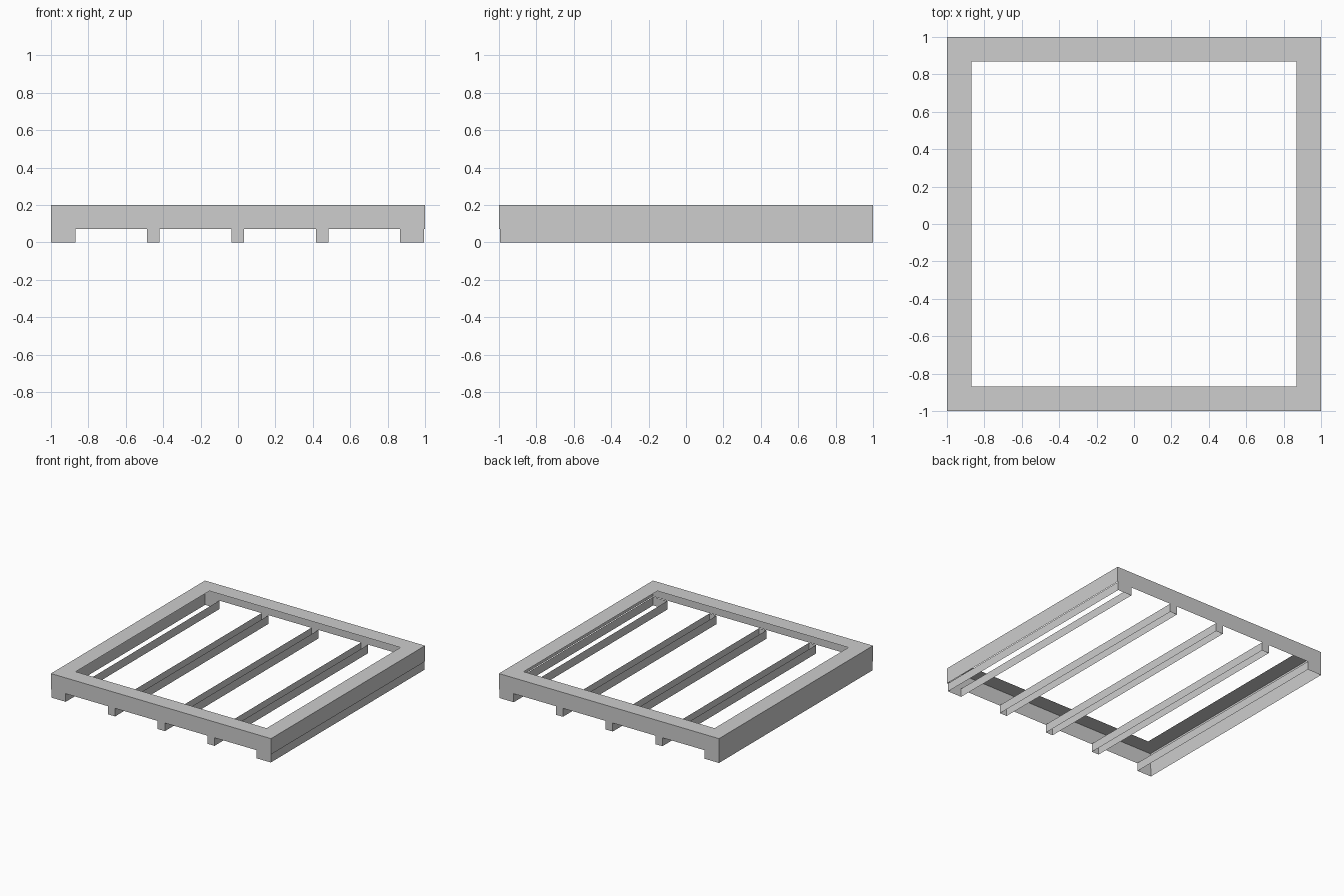
import bpy
import bmesh

cube = bpy.data.objects.get("Cube")
if cube:
    bpy.data.objects.remove(cube, do_unlink=True)

HEIGHT, DECK_BASE = 0.2, 0.07
FRONT, BACK = -0.994, 1.0

grey = bpy.data.materials.new("plain grey")
grey.use_nodes = True
colour = (0.61, 0.61, 0.61, 1)
grey.diffuse_color = colour
grey.node_tree.nodes["Principled BSDF"].inputs["Base Color"].default_value = colour


def loop(bm, x0, x1, y0, y1, z):
    """Four corner vertices of a level rectangle."""
    return [bm.verts.new((x, y, z)) for x, y in ((x0, y0), (x1, y0), (x1, y1), (x0, y1))]


def bridge(bm, a, b):
    """Join two rectangles with four faces."""
    for i in range(4):
        j = (i + 1) % 4
        bm.faces.new((a[i], a[j], b[j], b[i]))


def finish(name, bm):
    mesh = bpy.data.meshes.new(name)
    bm.to_mesh(mesh)
    bm.free()
    mesh.materials.append(grey)
    obj = bpy.data.objects.new(name, mesh)
    bpy.context.collection.objects.link(obj)


def open_sleeve(name, x0, x1):
    """Four upright walls, open above and below."""
    bm = bmesh.new()
    bridge(bm, loop(bm, x0, x1, FRONT, BACK, 0), loop(bm, x0, x1, FRONT, BACK, DECK_BASE))
    finish(name, bm)


# Hollow frame: skirt around the outside, flat ring on top
bm = bmesh.new()
hem = loop(bm, -1, 1, -1, 1, DECK_BASE)
rim = loop(bm, -1, 1, -1, 1, HEIGHT)
opening = loop(bm, -0.868, 0.868, -0.868, 0.868, HEIGHT)
bridge(bm, hem, rim)
bridge(bm, rim, opening)
finish("top_frame", bm)

# Wide runners under both sides, thin runners between
open_sleeve("right_runner", -1.0, -0.87)
open_sleeve("left_runner", 0.866, 0.994)
for i, name in enumerate(("right_joist", "middle_joist", "left_joist")):
    start = -0.486 + 0.452 * i
    open_sleeve(name, start, start + 0.065)
